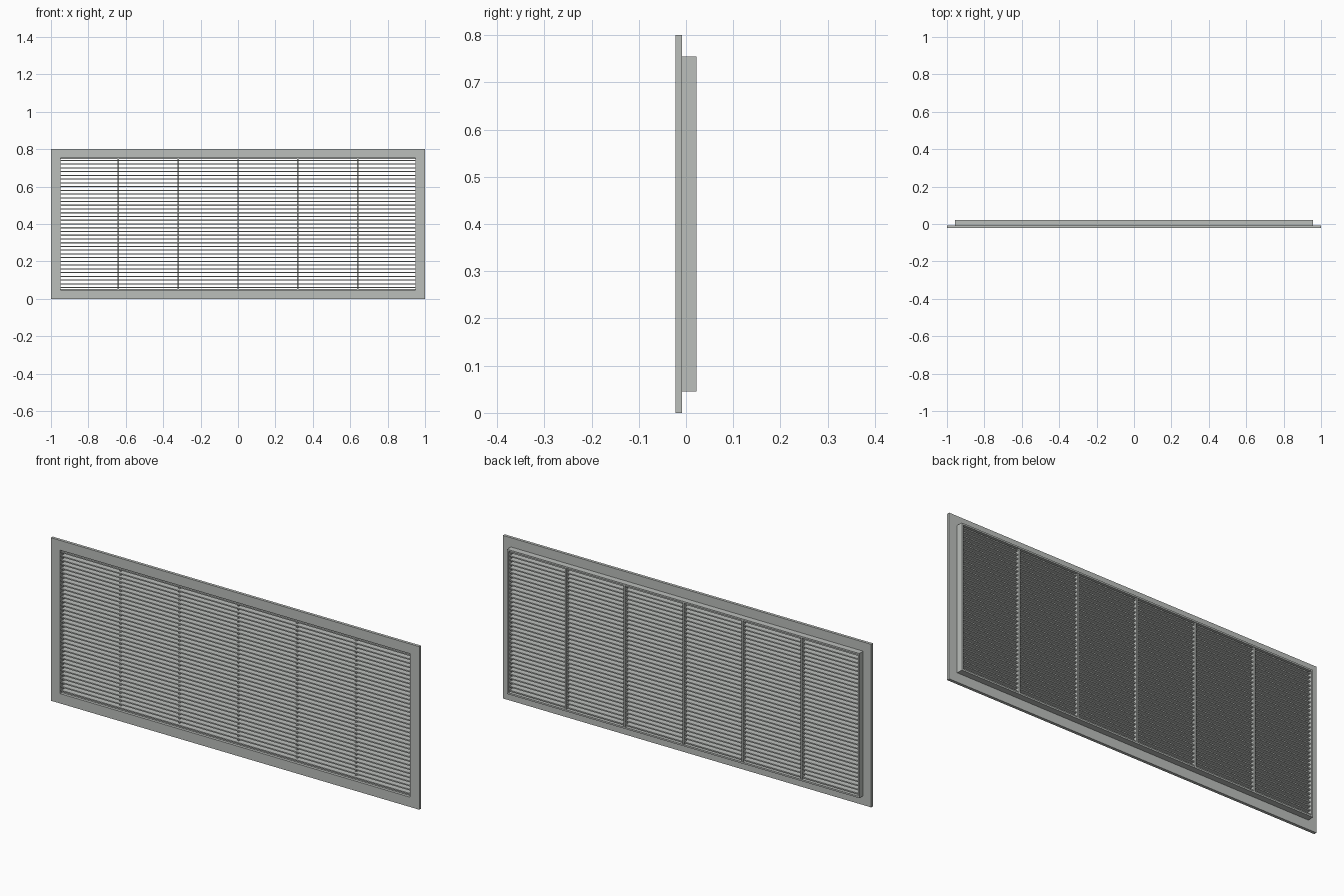
import bpy

if "Cube" in bpy.data.objects:
    bpy.data.objects.remove(bpy.data.objects["Cube"])

# One flat painted-metal colour
metal = bpy.data.materials.new("light_grey_metal")
metal.diffuse_color = (0.5, 0.52, 0.5, 1)
metal.use_nodes = True
metal.node_tree.nodes["Principled BSDF"].inputs["Base Color"].default_value = metal.diffuse_color


def mesh_object(name, verts, faces):
    me = bpy.data.meshes.new(name)
    me.from_pydata(verts, [], faces)
    me.materials.append(metal)
    ob = bpy.data.objects.new(name, me)
    bpy.context.collection.objects.link(ob)
    return ob


def ring(name, ox, oz, ix, iz, y0, y1, zc=0.4):
    """Rectangular frame: outer/inner half sizes, extruded from y0 to y1."""
    verts = []
    for y in (y0, y1):
        for hx, hz in ((ox, oz), (ix, iz)):
            verts += [(sx * hx, y, zc + sz * hz)
                      for sx, sz in ((-1, -1), (1, -1), (1, 1), (-1, 1))]
    faces = []
    for i in range(4):
        j = (i + 1) % 4
        faces += [(i, j, 4 + j, 4 + i),            # front
                  (8 + j, 8 + i, 12 + i, 12 + j),  # back
                  (j, i, 8 + i, 8 + j),            # outside
                  (4 + i, 4 + j, 12 + j, 12 + i)]  # inside
    return mesh_object(name, verts, faces)


def box(name, x0, x1, y0, y1, z0, z1):
    v = [(x, y, z) for x in (x0, x1) for y in (y0, y1) for z in (z0, z1)]
    f = [(0, 1, 3, 2), (4, 6, 7, 5), (0, 4, 5, 1),
         (2, 3, 7, 6), (0, 2, 6, 4), (1, 5, 7, 3)]
    return mesh_object(name, v, f)


# Front flange and the collar behind it
ring("front_flange", 1.0, 0.4, 0.95, 0.352, -0.022, -0.008)
ring("rear_collar", 0.956, 0.355, 0.948, 0.347, -0.008, 0.022)

# Horizontal slats
COUNT, PITCH = 35, 0.02
for i in range(COUNT):
    z = 0.4 + (i - (COUNT - 1) / 2) * PITCH
    box(f"slat_{i + 1}", -0.95, 0.95, -0.016, 0.014, z - 0.003, z + 0.003)

# Vertical support bars through the slats
for i in range(-2, 3):
    x = i * 0.32
    box(f"support_bar_{i + 3}", x - 0.004, x + 0.004, 0.0, 0.02, 0.05, 0.75)
